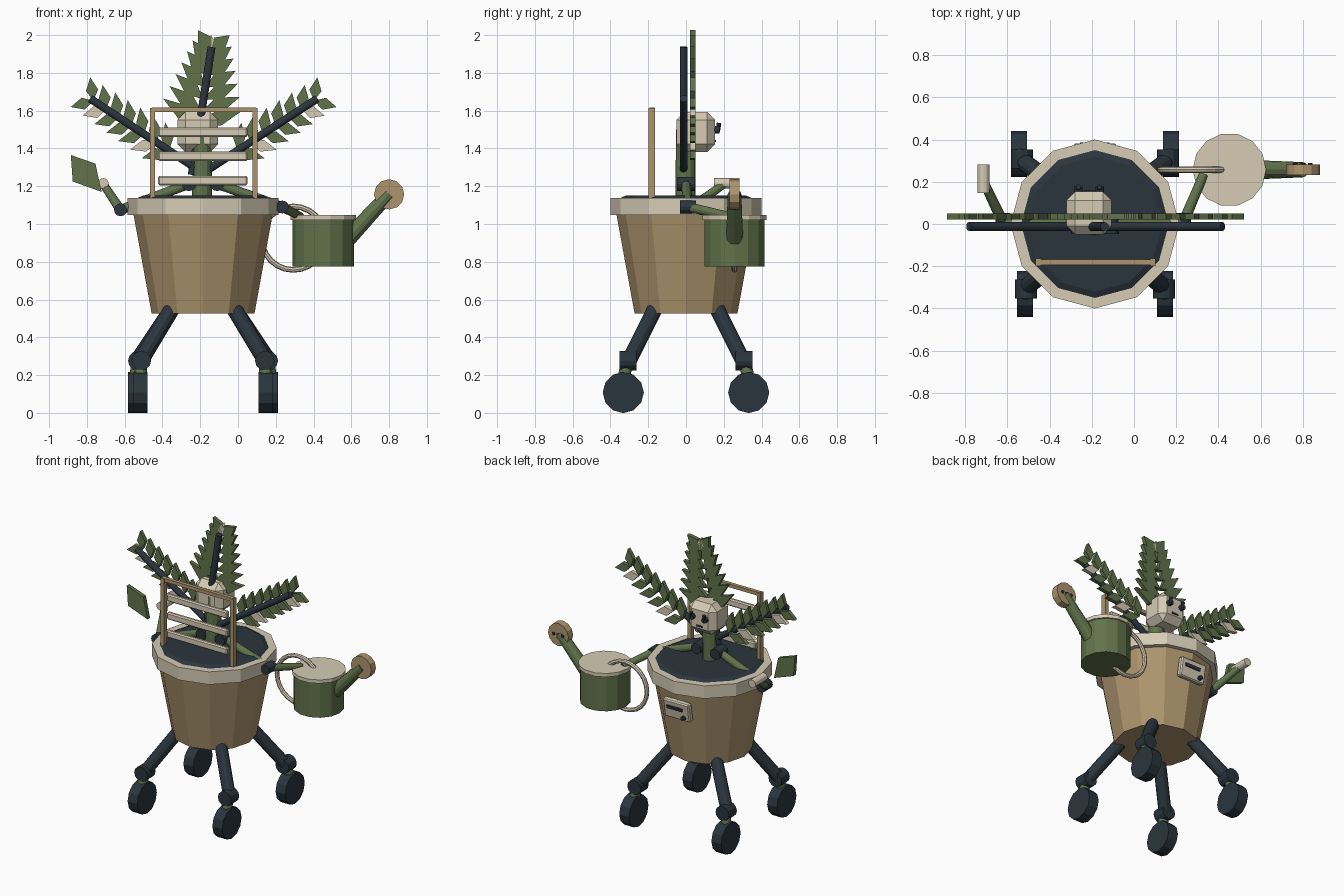
import bpy, bmesh, math
from mathutils import Vector

if "Cube" in bpy.data.objects:
    bpy.data.objects.remove(bpy.data.objects["Cube"])

def mat(name, c):
    m = bpy.data.materials.new(name)
    m.diffuse_color = (*c, 1)
    m.use_nodes = True
    m.node_tree.nodes["Principled BSDF"].inputs["Base Color"].default_value = m.diffuse_color
    return m

GREEN = mat("leaf_green", (.12, .17, .07))
DARK = mat("dark_slate", (.024, .036, .048))
TAN = mat("tan", (.42, .30, .155))
CREAM = mat("cream", (.67, .60, .46))
CX = -0.185

def finish(name, bm, m):
    bmesh.ops.recalc_face_normals(bm, faces=bm.faces)
    me = bpy.data.meshes.new(name)
    bm.to_mesh(me)
    bm.free()
    me.materials.append(m)
    ob = bpy.data.objects.new(name, me)
    bpy.context.collection.objects.link(ob)
    return ob

def rod(name, a, b, r1, m, r2=None, n=12):
    a, b = Vector(a), Vector(b)
    bm = bmesh.new()
    bmesh.ops.create_cone(bm, cap_ends=True, segments=n, radius1=r1,
                          radius2=r1 if r2 is None else r2, depth=(b - a).length)
    ob = finish(name, bm, m)
    ob.location = (a + b) / 2
    ob.rotation_euler = (b - a).to_track_quat('Z', 'Y').to_euler()
    return ob

def axle(name, c, length, r, m, axis='y', n=12):
    d = Vector((length / 2, 0, 0) if axis == 'x' else (0, length / 2, 0))
    return rod(name, Vector(c) - d, Vector(c) + d, r, m, n=n)

def box(name, c, s, m, bevel=0, tilt=0):
    bm = bmesh.new()
    bmesh.ops.create_cube(bm, size=1)
    bmesh.ops.scale(bm, vec=s, verts=bm.verts)
    if bevel:
        bmesh.ops.bevel(bm, geom=bm.edges[:], offset=bevel, segments=1, affect='EDGES')
    ob = finish(name, bm, m)
    ob.location = c
    ob.rotation_euler.x = tilt
    return ob

def lathe(name, profile, c, m, n=12):
    bm = bmesh.new()
    rings = [[bm.verts.new((c[0] + r * math.cos(2 * math.pi * i / n),
                            c[1] + r * math.sin(2 * math.pi * i / n), z))
              for i in range(n)] for r, z in profile]
    for p, q in zip(rings, rings[1:]):
        for i in range(n):
            j = (i + 1) % n
            bm.faces.new((p[i], p[j], q[j], q[i]))
    bm.faces.new(rings[0])
    bm.faces.new(rings[-1])
    return finish(name, bm, m)

def plate(name, pts, m, y0=.022, y1=.05):
    bm = bmesh.new()
    f = [bm.verts.new((x, y0, z)) for x, z in pts]
    b = [bm.verts.new((x, y1, z)) for x, z in pts]
    bm.faces.new(f)
    bm.faces.new(b[::-1])
    for i in range(len(f)):
        j = (i + 1) % len(f)
        bm.faces.new((f[i], b[i], b[j], f[j]))
    return finish(name, bm, m)

def leaf(name, x, z, ang, length, width, m=GREEN):
    d = Vector((math.cos(ang), math.sin(ang)))
    s = Vector((-d.y, d.x)) * width / 2
    o = Vector((x, z))
    plate(name, [o, o + d * length * .45 + s, o + d * length, o + d * length * .45 - s], m)

# Pot, rim and soil
lathe("pot_body", [(.272, .525), (.37, 1.06)], (CX, 0), TAN)
lathe("pot_rim", [(.355, 1.047), (.40, 1.047), (.40, 1.137), (.35, 1.137), (.35, 1.10)], (CX, 0), CREAM)
lathe("soil", [(.352, 1.08), (.352, 1.135), (.32, 1.15)], (CX, 0), DARK)

# Four legs with knees and wheels
for sx in (-1, 1):
    for sy, off, kx in ((-1, .331, .327), (1, .36, .345)):
        nm = ("left" if sx < 0 else "right") + ("_front" if sy < 0 else "_rear")
        wx, k = CX + sx * off, CX + sx * kx
        rod(nm + "_leg", (CX + sx * .165, sy * .165, .55), (k, sy * .30, .28), .042, DARK)
        axle(nm + "_knee", (k, sy * .308, .276), .09, .052, DARK)
        rod(nm + "_fork", (k, sy * .31, .27), (wx, sy * .332, .18), .033, GREEN)
        axle(nm + "_wheel", (wx, sy * .332, .108), .076, .109, DARK, 'x')

# Control panel on the back of the pot
box("panel", (CX, .352, .92), (.20, .04, .135), CREAM, .008, -.18)
box("panel_slot", (CX + .01, .376, .935), (.12, .015, .022), DARK, 0, -.18)
axle("panel_knob", (CX - .055, .370, .88), .03, .015, DARK)

# Stem and head
rod("stem", (-.19, -.003, 1.12), (-.19, -.003, 1.5), .053, GREEN, .05)
box("head", (-.213, .052, 1.487), (.215, .205, .212), CREAM, .042)
for sx in (-1, 1):
    ex = -.213 + sx * .05
    axle("eye", (ex, .158, 1.5), .04, .02, DARK)
    rod("eyelid", (ex, .168, 1.49), (ex, .175, 1.535), .012, DARK, n=8)
box("mouth", (-.213, .153, 1.44), (.05, .012, .012), DARK)

# Fronds: a spine with paired leaves
def frond(name, base, tip, t0, n, l0, l1, a0, a1, w, pale):
    bx, bz = base
    dx, dz = tip[0] - bx, tip[1] - bz
    rod(name + "_spine", (bx, -.012, bz), (tip[0], -.012, tip[1]), .021, DARK)
    ax = math.atan2(dz, dx)
    for i in range(n):
        u = i / (n - 1)
        t = t0 + (.97 - t0) * u
        for s in (-1, 1):
            low = s * math.cos(ax) < -.3 or s * math.cos(ax) > .3
            is_low = low and (s < 0) == (math.cos(ax) > 0)
            leaf(name + "_leaf", bx + dx * t, bz + dz * t, ax + s * (a0 + (a1 - a0) * u),
                 l0 + (l1 - l0) * u, w, CREAM if is_low and i in pale else GREEN)

frond("left_frond", (CX, 1.27), (-.783, 1.664), .3, 7, .15, .125, .85, .85, .065, (1, 5))
frond("right_frond", (CX, 1.27), (.42, 1.664), .3, 7, .15, .125, .85, .85, .065, (1, 5))
frond("centre_frond", (-.245, 1.26), (-.14, 1.937), .4, 7, .235, .13, 1.12, .72, .085, ())
leaf("centre_frond_tip", -.143, 1.91, 1.57, .09, .06, CREAM)
plate("big_leaf", [(-.885, 1.365), (-.755, 1.32), (-.722, 1.17), (-.875, 1.225)], GREEN)

# Arms
for nm, sx, elbow, hand in (("right", 1, (.235, .01, 1.09), (.33, .235, 1.04)),
                            ("left", -1, (-.622, .01, 1.075), (-.712, .20, 1.21))):
    sh = (CX + sx * .075, 0, 1.212)
    axle(nm + "_shoulder", sh, .095, .038, DARK)
    rod(nm + "_upper_arm", sh, elbow, .026, GREEN)
    axle(nm + "_elbow", elbow, .085, .034, DARK)
    rod(nm + "_forearm", elbow, hand, .026, GREEN, .022)
axle("left_hand", (-.713, .215, 1.215), .135, .028, CREAM)

# Watering can
WX, WY = .452, .257
lathe("can_body", [(.163, .775), (.163, 1.03)], (WX, WY), GREEN, 14)
lathe("can_lid", [(.174, 1.022), (.174, 1.047)], (WX, WY), CREAM, 14)
bpy.ops.mesh.primitive_torus_add(major_radius=.168, minor_radius=.015, major_segments=24,
                                 minor_segments=8, location=(.293, WY, .925),
                                 rotation=(math.pi / 2, 0, 0))
handle = bpy.context.object
handle.name = "can_handle"
handle.data.materials.append(CREAM)
rod("can_spout", (.56, WY, .90), (.80, WY, 1.158), .046, GREEN, .036)
axle("spout_rose", (.80, WY, 1.157), .052, .08, TAN)
for i in (-1, 0, 1):
    axle("rose_hole", (.80 + i * .035, .284, 1.157), .012, .011, DARK, n=8)

# Trellis
for x in (-.453, .09):
    box("trellis_post", (x, -.181, 1.365), (.026, .036, .50), TAN)
box("trellis_top_rail", (-.181, -.181, 1.605), (.55, .026, .024), TAN)
for z in (1.23, 1.358, 1.486):
    box("trellis_slat", (-.186, -.181, z), (.474, .03, .05), CREAM, .008)
